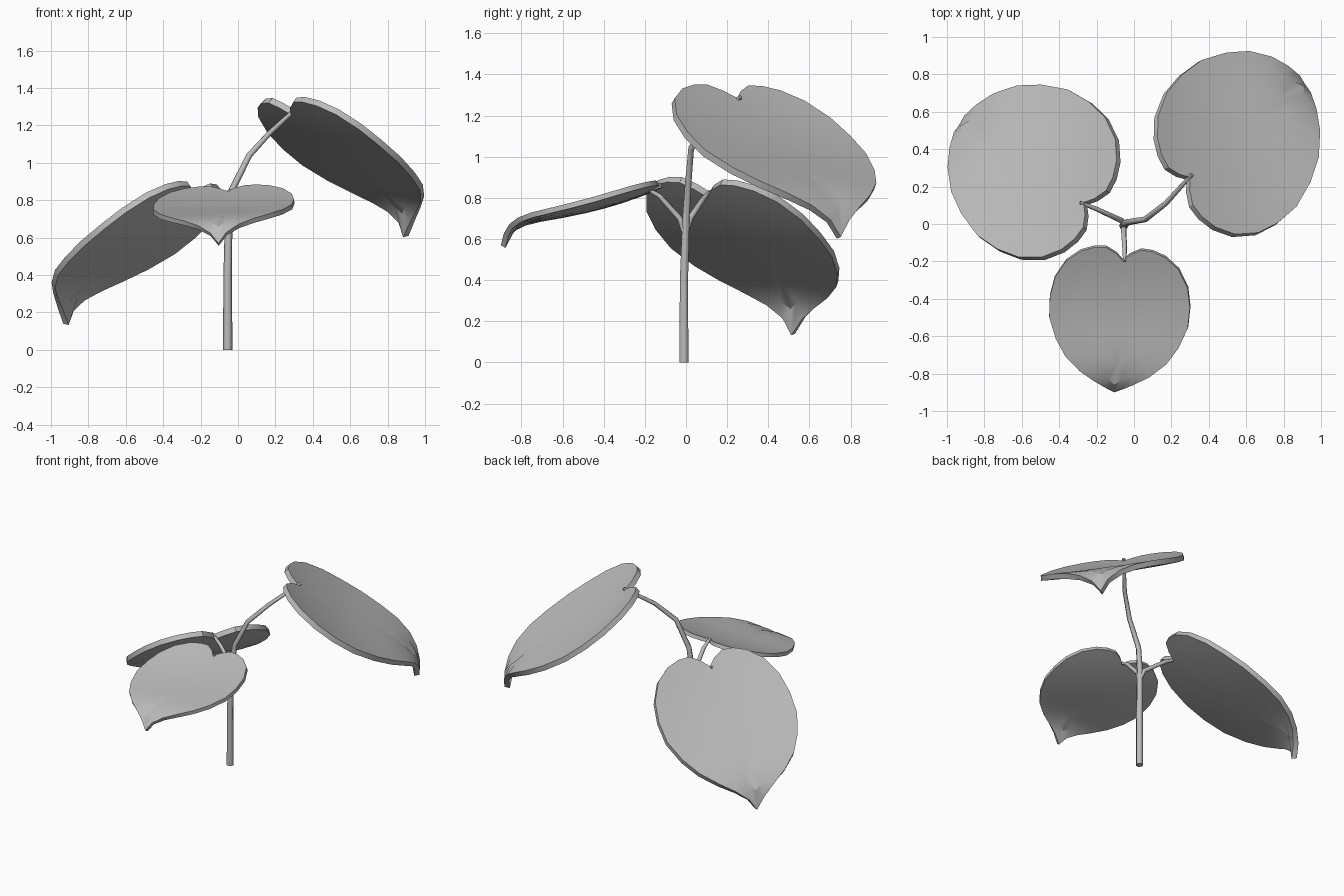
import bpy, bmesh
from mathutils import Vector

cube = bpy.data.objects.get("Cube")
if cube:
    bpy.data.objects.remove(cube, do_unlink=True)

grey = bpy.data.materials.new("plain_grey")
grey.use_nodes = True
grey.diffuse_color = (0.5, 0.5, 0.5, 1)
grey.node_tree.nodes["Principled BSDF"].inputs["Base Color"].default_value = (0.5, 0.5, 0.5, 1)

# Half outline of a heart-shaped leaf: (along the midrib, out to the side)
HALF = [(0, 0), (-.05, .05), (-.09, .12), (-.085, .2), (-.05, .29), (.03, .385), (.16, .455),
        (.3, .48), (.45, .475), (.6, .42), (.72, .345), (.82, .24), (.89, .14), (.95, .055), (1, 0)]
OUTLINE = HALF + [(u, -v) for u, v in HALF[-2:0:-1]]
CENTRE = (.38, 0)
RINGS = (.3, .6, .85, 1)


def make_leaf(name, notch, tip, side_hint, widths, skew):
    """Cupped leaf blade from its stalk notch to its drooping tip."""
    notch = Vector(notch)
    axis = Vector(tip) - notch
    length = axis.length
    axis.normalize()
    side = Vector(side_hint)
    side = (side - axis * side.dot(axis)).normalized()
    up = axis.cross(side)
    if up.z < 0:
        up.negate()

    bm = bmesh.new()

    def point(u, v):
        lift = .2 * u * u * (1 - u ** 8) + .12 * v * v * (1 - u)
        width = widths[0] if v > 0 else widths[1]
        return bm.verts.new(notch + length * (axis * (u + skew * v) + side * v * width + up * lift))

    hub = point(*CENTRE)
    rings = [[point(CENTRE[0] + (u - CENTRE[0]) * r, v * r) for u, v in OUTLINE] for r in RINGS]
    for i in range(len(OUTLINE)):
        j = (i + 1) % len(OUTLINE)
        bm.faces.new((hub, rings[0][i], rings[0][j]))
        for inner, outer in zip(rings, rings[1:]):
            bm.faces.new((inner[i], outer[i], outer[j], inner[j]))
    bmesh.ops.recalc_face_normals(bm, faces=bm.faces)
    if sum(f.normal.z for f in bm.faces) < 0:
        bmesh.ops.reverse_faces(bm, faces=bm.faces)

    mesh = bpy.data.meshes.new(name)
    bm.to_mesh(mesh)
    bm.free()
    leaf = bpy.data.objects.new(name, mesh)
    bpy.context.collection.objects.link(leaf)
    mesh.materials.append(grey)
    solid = leaf.modifiers.new("thickness", 'SOLIDIFY')
    solid.thickness = .034 * length
    solid.offset = -1
    bpy.ops.object.select_all(action='DESELECT')
    bpy.context.view_layer.objects.active = leaf
    leaf.select_set(True)
    bpy.ops.object.modifier_apply(modifier=solid.name)
    bpy.ops.object.shade_smooth_by_angle()


def make_stalk(name, points):
    """Tapering round stalk through (x, y, z, radius) points."""
    curve = bpy.data.curves.new(name, 'CURVE')
    curve.dimensions = '3D'
    curve.bevel_depth = 1
    curve.bevel_resolution = 1
    curve.use_fill_caps = True
    spline = curve.splines.new('POLY')
    spline.points.add(len(points) - 1)
    for p, (x, y, z, r) in zip(spline.points, points):
        p.co = (x, y, z, 1)
        p.radius = r
    spline.use_smooth = True
    curve.materials.append(grey)
    bpy.context.collection.objects.link(bpy.data.objects.new(name, curve))


# Leaf blades
make_leaf("front_leaf", (-.06, -.195, .85), (-.105, -.9, .57), (1, -.07, .04), (1.03, 1.03), 0)
make_leaf("upper_left_leaf", (.3, .25, 1.285), (.912, .752, .61), (-.605, .795, .045), (.91, .97), .09)
make_leaf("lower_right_leaf", (-.27, .115, .83), (-.935, .53, .14), (.55, .84, -.025), (.94, .91), .03)

# Main stem, running on into the upper leaf stalk
make_stalk("main_stem", [(-.055, -.01, 0, .025), (-.055, -.01, .4, .023), (-.05, 0, .7, .02),
                         (-.03, .01, .86, .018), (.06, .025, 1.04, .016),
                         (.17, .11, 1.16, .014), (.31, .265, 1.29, .011)])
# Short leaf stalks
make_stalk("front_leaf_stalk", [(-.05, -.01, .64, .015), (-.055, -.03, .7, .015),
                                (-.05, -.13, .81, .013), (-.05, -.2, .85, .009)])
make_stalk("right_leaf_stalk", [(-.05, 0, .64, .016), (-.07, .02, .7, .015),
                                (-.2, .08, .79, .013), (-.29, .115, .83, .009)])
